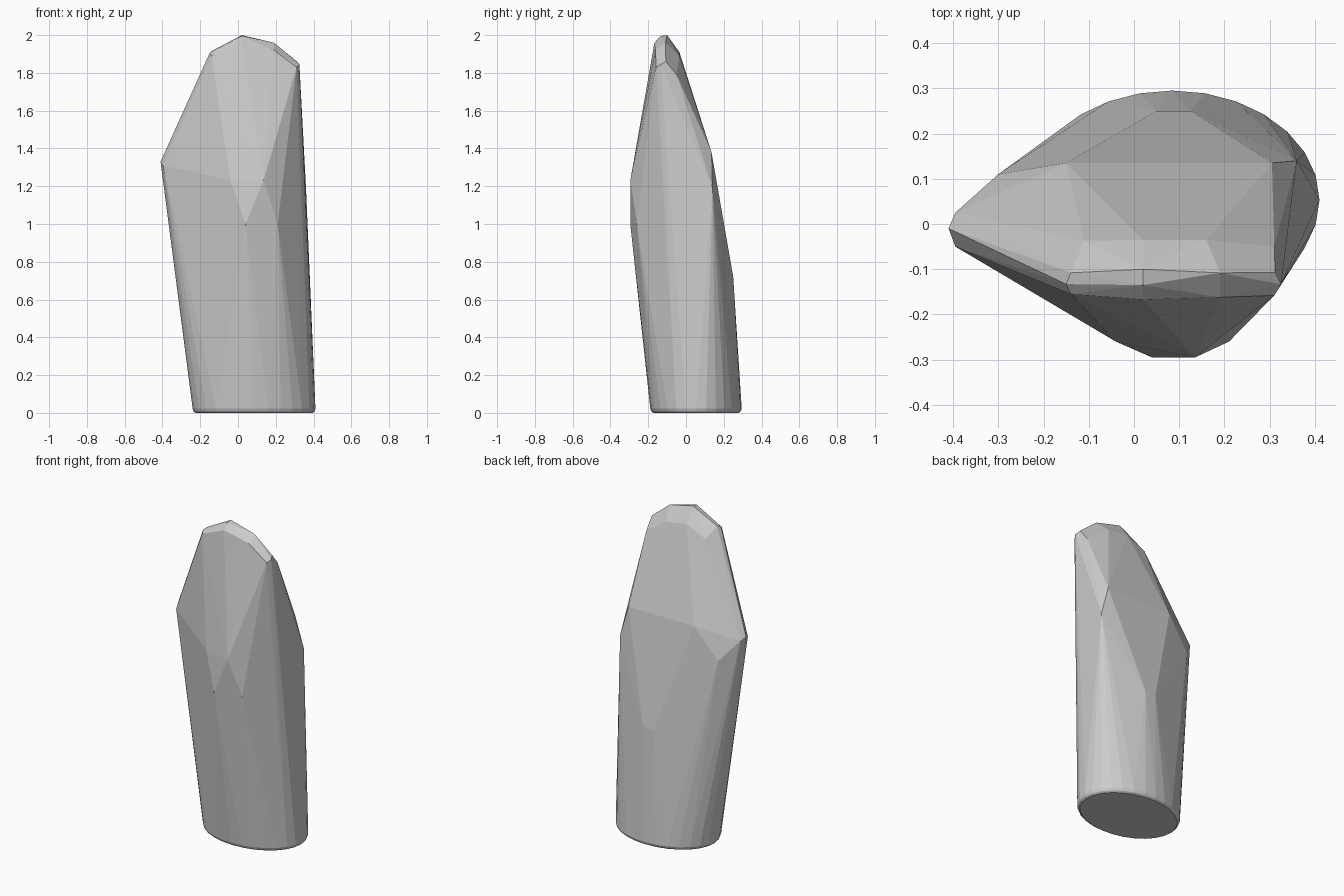
import bpy, bmesh, math

bm = bmesh.new()

# rounded elliptical foot
def ring(z, rx, ry, n=28):
    for i in range(n):
        a = 2 * math.pi * i / n
        bm.verts.new((0.085 + rx * math.cos(a), 0.053 + ry * math.sin(a), z))

ring(0.0, 0.31, 0.225)
ring(0.008, 0.32, 0.236)
ring(0.022, 0.325, 0.242)

# corners of the cut facets
corners = [
    # front bulge
    (-0.04, -0.26, 1.23), (0.135, -0.295, 1.23), (0.04, -0.295, 1.0), (0.21, -0.26, 1.0),
    # left point
    (-0.41, -0.01, 1.33), (-0.395, 0.025, 1.31), (-0.395, -0.05, 1.31), (-0.30, 0.11, 1.19),
    # back facets
    (-0.15, 0.135, 1.38), (0.305, 0.135, 1.38), (0.36, 0.14, 1.19),
    (0.05, 0.25, 0.72), (0.125, 0.25, 0.72),
    # chamfered tip: front edge, crest, back edge
    (-0.14, -0.155, 1.89), (0.02, -0.167, 1.96), (0.19, -0.162, 1.92), (0.31, -0.158, 1.83),
    (-0.15, -0.133, 1.905), (0.325, -0.133, 1.845),
    (-0.14, -0.108, 1.915), (0.02, -0.10, 2.0), (0.02, -0.135, 1.995),
    (0.19, -0.108, 1.96), (0.312, -0.107, 1.86),
    (-0.11, -0.037, 1.85), (0.02, -0.035, 1.91), (0.16, -0.035, 1.89), (0.31, -0.05, 1.79),
]
for c in corners:
    bm.verts.new(c)

# flat faceted skin around all corners
res = bmesh.ops.convex_hull(bm, input=bm.verts)
loose = [v for v in bm.verts if not v.link_faces]
bmesh.ops.delete(bm, geom=loose, context='VERTS')
bmesh.ops.dissolve_limit(bm, angle_limit=math.radians(1), verts=bm.verts, edges=bm.edges)
bmesh.ops.recalc_face_normals(bm, faces=bm.faces)

mesh = bpy.data.meshes.new("faceted_blade")
bm.to_mesh(mesh)
bm.free()
obj = bpy.data.objects.new("faceted_blade", mesh)
bpy.context.collection.objects.link(obj)
